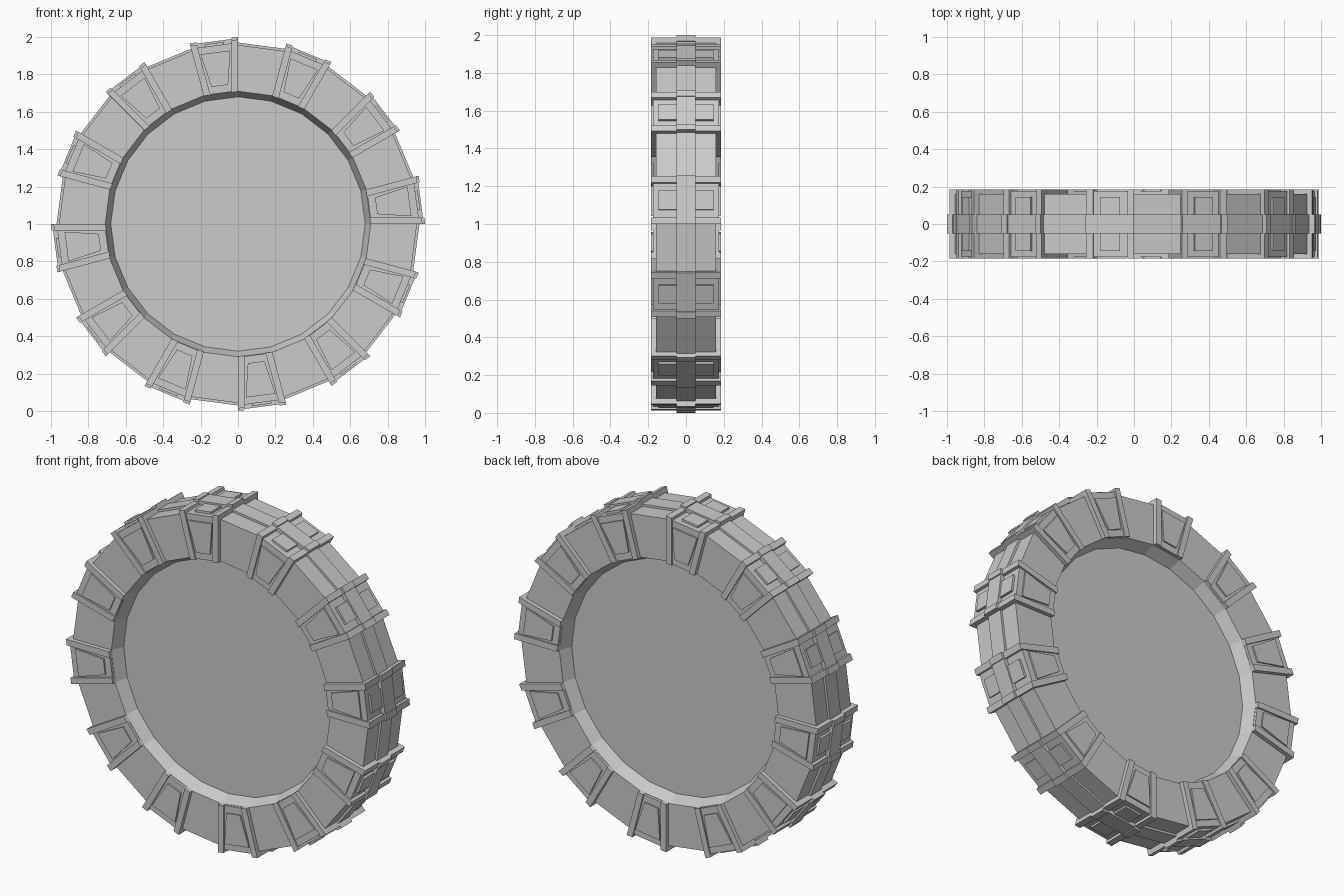
import bpy, bmesh, math
from mathutils import Vector

if "Cube" in bpy.data.objects:
    bpy.data.objects.remove(bpy.data.objects["Cube"])

stone = bpy.data.materials.new("grey stone")
stone.use_nodes = True
GREY = (0.6, 0.6, 0.6, 1)
stone.diffuse_color = GREY
stone.node_tree.nodes["Principled BSDF"].inputs["Base Color"].default_value = GREY

COUNT = 12
STEP = math.tau / COUNT
SLOPE = math.tan(STEP / 4)      # half width of a block per unit of radius


def finish(name, bm):
    bmesh.ops.recalc_face_normals(bm, faces=bm.faces)
    mesh = bpy.data.meshes.new(name)
    bm.to_mesh(mesh)
    bm.free()
    mesh.materials.append(stone)
    obj = bpy.data.objects.new(name, mesh)
    obj.location.z = 1
    bpy.context.collection.objects.link(obj)


def polar(radius, y, angle, side=0):
    c, s = math.cos(angle), math.sin(angle)
    return Vector((radius * c - side * s, y, radius * s + side * c))


def lathe(name, profile, sides=24):
    """Closed (radius, y) profile swept around the y axis."""
    bm = bmesh.new()
    rings = [[bm.verts.new(polar(r, y, math.tau * i / sides)) for r, y in profile]
             for i in range(sides)]
    for i in range(sides):
        a, b = rings[i], rings[(i + 1) % sides]
        for j in range(len(profile)):
            k = (j + 1) % len(profile)
            bm.faces.new((a[j], a[k], b[k], b[j]))
    finish(name, bm)


def add_prism(bm, near, far):
    near = [bm.verts.new(p) for p in near]
    far = [bm.verts.new(p) for p in far]
    bm.faces.new(near)
    bm.faces.new(far)
    for j in range(len(near)):
        k = (j + 1) % len(near)
        bm.faces.new((near[j], near[k], far[k], far[j]))


def repeated(name, outline, spans):
    """Prisms of a (radius, side) outline over each y span, once per block."""
    bm = bmesh.new()
    for n in range(COUNT):
        angle = STEP * (n + 0.25)
        for y0, y1 in spans:
            add_prism(bm, [polar(r, y0, angle, t) for r, t in outline],
                      [polar(r, y1, angle, t) for r, t in outline])
    finish(name, bm)


def trapezoid(r0, r1, w0, w1):
    return [(r0, -w0), (r1, -w1), (r1, w1), (r0, w0)]


def rib(r0, r1, sign, width=0.036):
    return [(r0, sign * (SLOPE * r0 - width)), (r1, sign * (SLOPE * r1 - width)),
            (r1, sign * SLOPE * r1), (r0, sign * SLOPE * r0)]


# Main ring with a bevelled opening, and the raised centre band
lathe("main_ring", [(0.71, -0.16), (0.957, -0.16), (0.957, 0.16), (0.71, 0.16),
                    (0.68, 0.09), (0.68, -0.09)])
lathe("centre_band", [(0.9, -0.05), (0.97, -0.05), (0.97, 0.05), (0.9, 0.05)])

# Thick disc closing the opening
bm = bmesh.new()
add_prism(bm, *[[polar(0.685, y, math.tau * i / 24) for i in range(24)]
                for y in (-0.088, 0.088)])
finish("inner_disc", bm)

# Blocks around the ring, with the band stepping over them
repeated("block_bodies", trapezoid(0.706, 0.962, SLOPE * 0.706, SLOPE * 0.962), [(-0.176, 0.176)])
repeated("block_bands", trapezoid(0.9, 0.985, SLOPE * 0.9, SLOPE * 0.985), [(-0.05, 0.05)])

# Raised ribs at both ends of each block
for sign, side in ((-1, "first"), (1, "second")):
    repeated(side + "_block_ribs", rib(0.702, 0.978, sign), [(-0.185, 0.185)])
    repeated(side + "_band_ribs", rib(0.9, 0.9915, sign), [(-0.05, 0.05)])

# Raised panels on the faces and the rim of each block
repeated("face_panels", trapezoid(0.745, 0.925, 0.045, 0.08), [(-0.185, 0.185)])
repeated("rim_panels", trapezoid(0.9, 0.975, 0.052, 0.052), [(-0.145, -0.05), (0.05, 0.145)])
